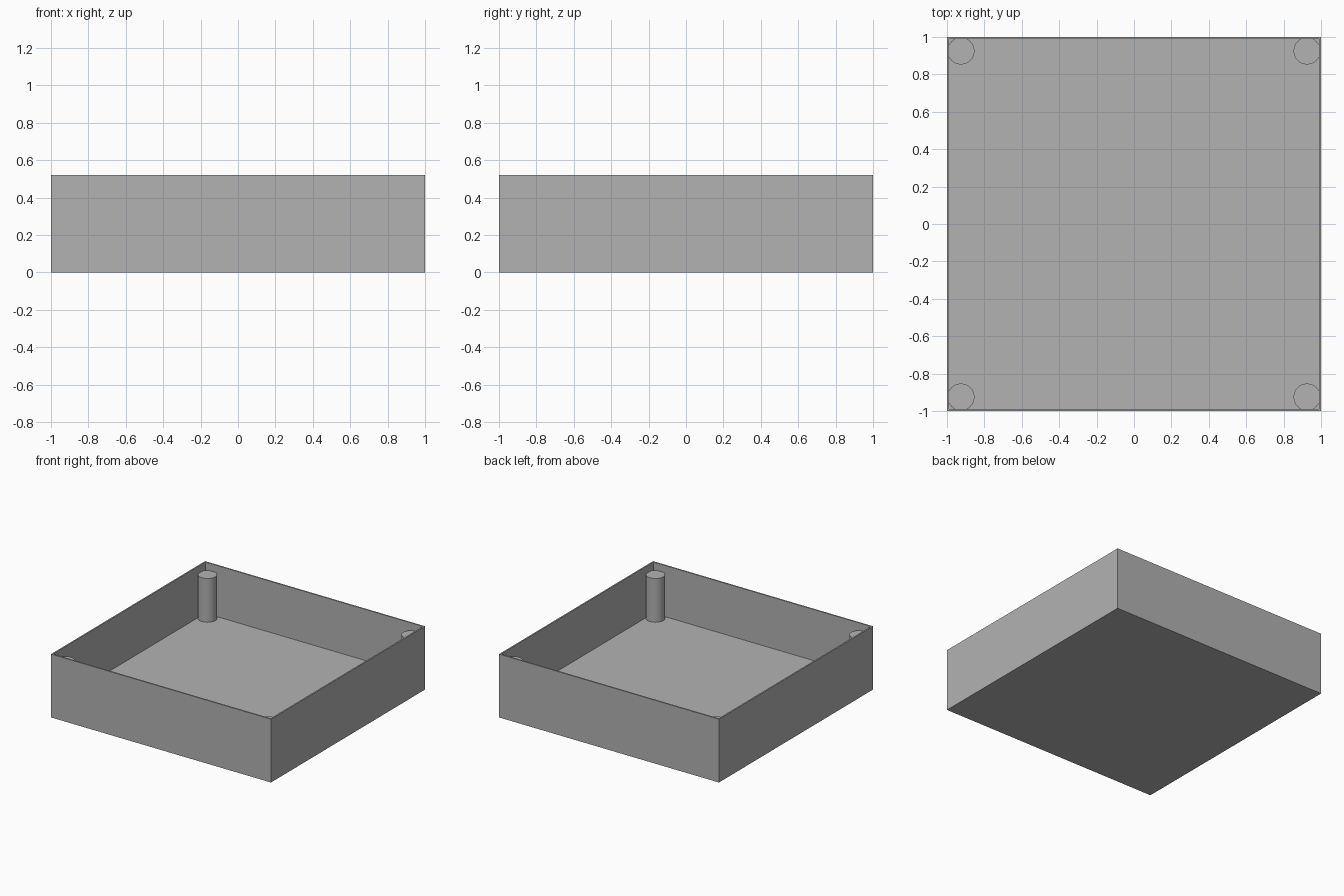
import bpy
import bmesh

cube = bpy.data.objects.get("Cube")
if cube:
    bpy.data.objects.remove(cube, do_unlink=True)

HEIGHT, WALL, FLOOR = 0.52, 0.017, 0.10
POST_TOP, POST_RADIUS, POST_OFFSET = 0.46, 0.072, 0.925

grey = bpy.data.materials.new("mid_grey")
grey.use_nodes = True
colour = (0.448, 0.448, 0.448, 1)
grey.diffuse_color = colour
grey.node_tree.nodes["Principled BSDF"].inputs["Base Color"].default_value = colour


def add_object(name, bm):
    mesh = bpy.data.meshes.new(name)
    bm.to_mesh(mesh)
    bm.free()
    mesh.materials.append(grey)
    obj = bpy.data.objects.new(name, mesh)
    bpy.context.collection.objects.link(obj)
    return obj


# Open tray: a block whose top is inset for the rim and sunk to the floor
bm = bmesh.new()
bmesh.ops.create_cube(bm, size=2)
for v in bm.verts:
    v.co.z = HEIGHT if v.co.z > 0 else 0
bm.normal_update()
top = max(bm.faces, key=lambda f: f.normal.z)
bmesh.ops.inset_region(bm, faces=[top], thickness=WALL)
walls = bmesh.ops.extrude_discrete_faces(bm, faces=[top])["faces"]
for v in walls[0].verts:
    v.co.z = FLOOR
bmesh.ops.recalc_face_normals(bm, faces=bm.faces)
add_object("tray", bm)

# Round corner posts, set into the walls and floor
for x, side in ((-1, "right"), (1, "left")):
    for y, end in ((-1, "front"), (1, "back")):
        bm = bmesh.new()
        depth = POST_TOP - FLOOR / 2
        bmesh.ops.create_cone(bm, cap_ends=True, segments=48, depth=depth,
                              radius1=POST_RADIUS, radius2=POST_RADIUS)
        bmesh.ops.translate(bm, verts=bm.verts, vec=(0, 0, POST_TOP - depth / 2))
        for f in bm.faces:
            f.smooth = len(f.verts) == 4
        for e in bm.edges:
            e.smooth = all(f.smooth for f in e.link_faces)
        post = add_object(f"{end}_{side}_post", bm)
        post.location = (x * POST_OFFSET, y * POST_OFFSET, 0)
